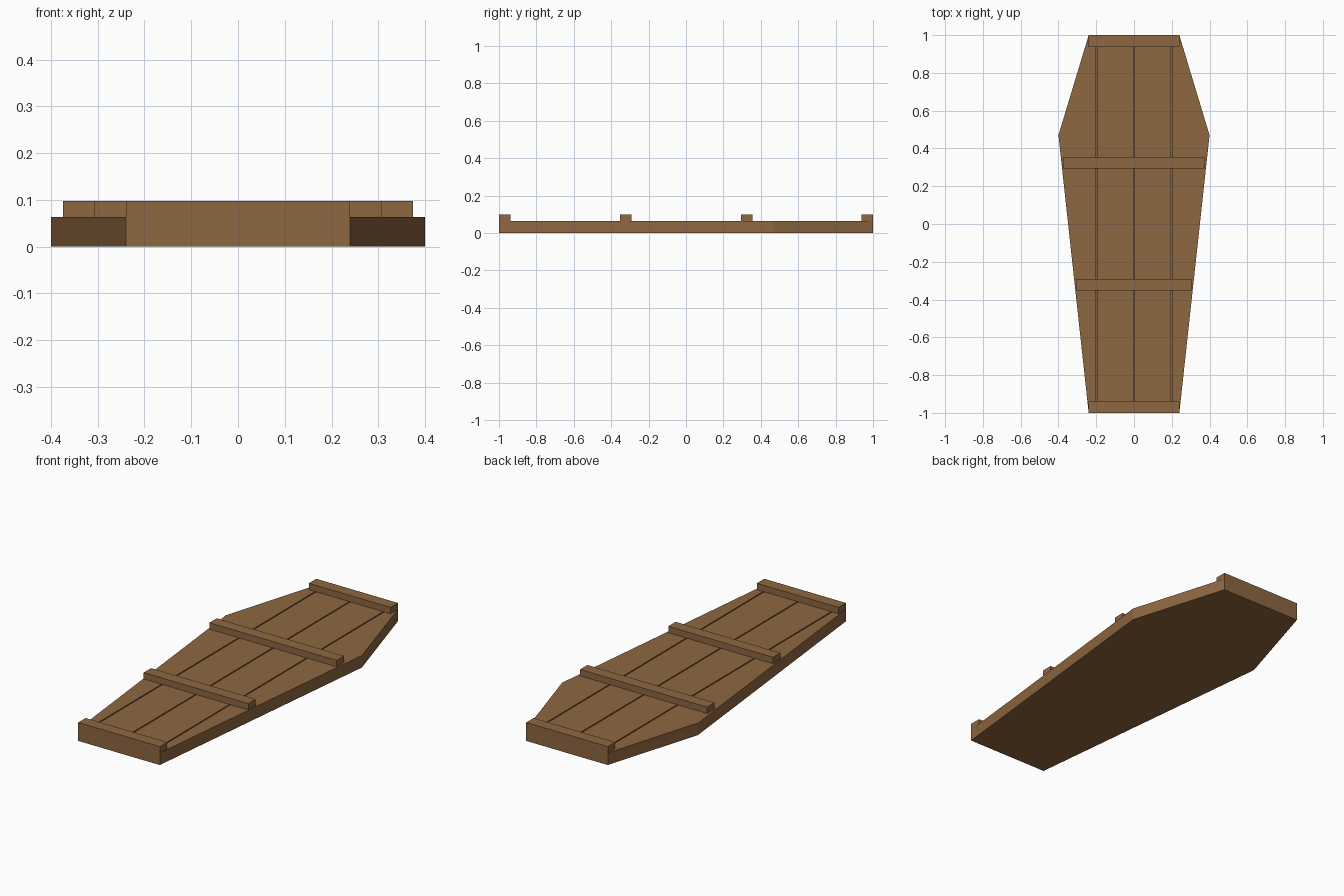
import bpy, bmesh
from mathutils import Matrix

if "Cube" in bpy.data.objects:
    bpy.data.objects.remove(bpy.data.objects["Cube"])

BODY_H, TOP = 0.064, 0.098

wood = bpy.data.materials.new("wood")
wood.diffuse_color = (0.27, 0.135, 0.052, 1)
wood.use_nodes = True
wood.node_tree.nodes["Principled BSDF"].inputs["Base Color"].default_value = wood.diffuse_color


def make(name, bm):
    bmesh.ops.recalc_face_normals(bm, faces=bm.faces)
    mesh = bpy.data.meshes.new(name)
    bm.to_mesh(mesh)
    bm.free()
    mesh.materials.append(wood)
    obj = bpy.data.objects.new(name, mesh)
    bpy.context.collection.objects.link(obj)
    return obj


def add_box(bm, x0, x1, y0, y1, z0, z1):
    m = Matrix.Translation(((x0 + x1) / 2, (y0 + y1) / 2, (z0 + z1) / 2))
    m = m @ Matrix.Diagonal((x1 - x0, y1 - y0, z1 - z0, 1))
    bmesh.ops.create_cube(bm, size=1, matrix=m)


# Six-sided tapered board
half = [(0.24, -1), (0.40, 0.47), (0.24, 1)]
outline = half + [(-x, y) for x, y in reversed(half)]
bm = bmesh.new()
face = bm.faces.new([bm.verts.new((x, y, 0)) for x, y in outline])
ext = bmesh.ops.extrude_face_region(bm, geom=[face])
verts = [g for g in ext["geom"] if isinstance(g, bmesh.types.BMVert)]
bmesh.ops.translate(bm, verts=verts, vec=(0, 0, BODY_H))
board = make("lid_board", bm)

# Narrow seams between the planks, ending beneath the end battens
bm = bmesh.new()
for x in (-0.2, 0, 0.2):
    add_box(bm, x - 0.003, x + 0.003, -0.96, 0.96, BODY_H - 0.012, BODY_H + 0.02)
seams = make("seam_cutter", bm)
seams.hide_render = True
seams.hide_viewport = True
cut = board.modifiers.new("plank_seams", "BOOLEAN")
cut.operation = "DIFFERENCE"
cut.solver = "EXACT"
cut.object = seams

# Cross battens on top
for name, hx, y0, y1 in [
    ("foot_batten", 0.24, -1, -0.938),
    ("lower_batten", 0.308, -0.353, -0.291),
    ("upper_batten", 0.374, 0.294, 0.356),
    ("head_batten", 0.24, 0.938, 1),
]:
    bm = bmesh.new()
    add_box(bm, -hx, hx, y0, y1, BODY_H, TOP)
    make(name, bm)
